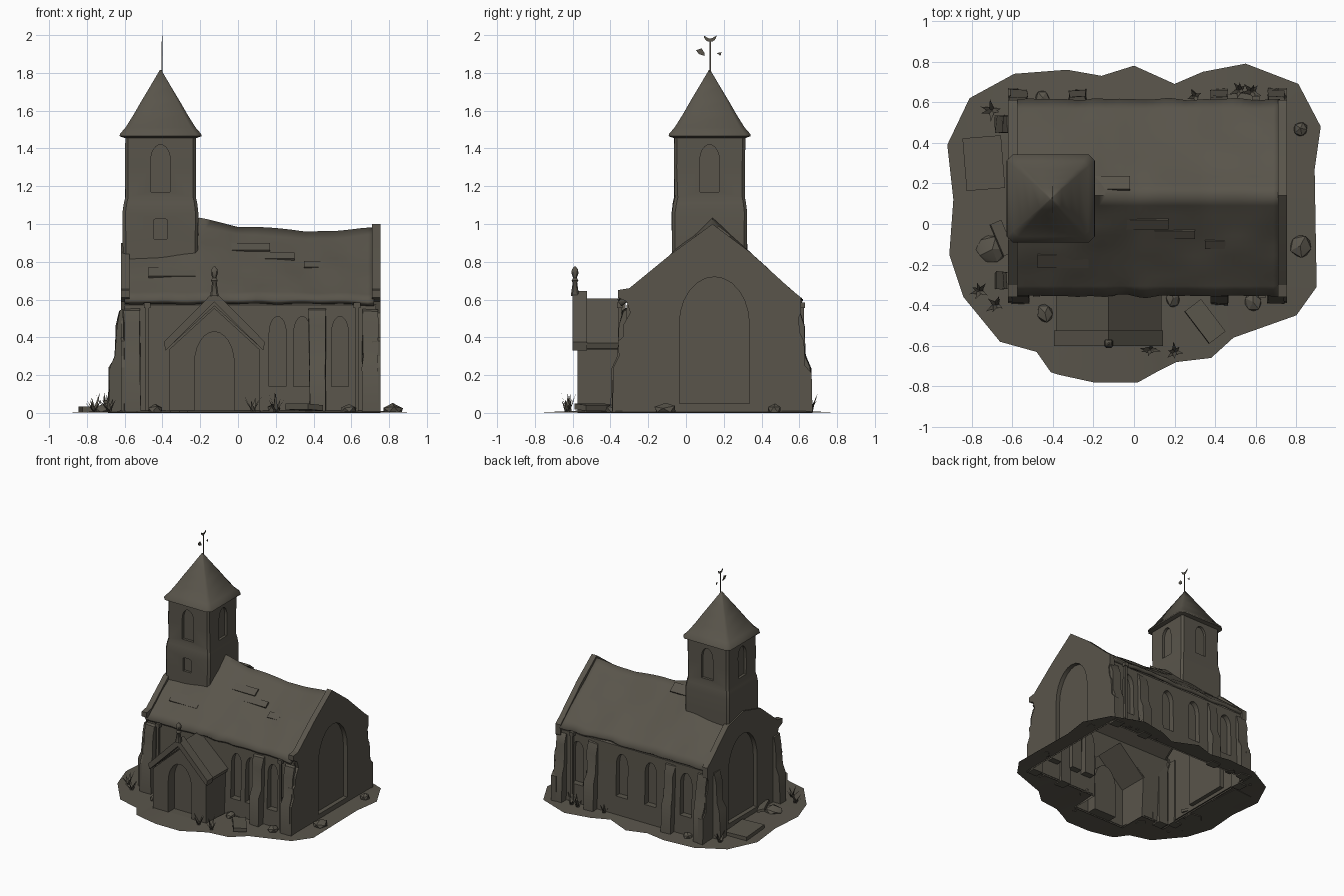
import bpy, bmesh, math, random
from mathutils import Vector, Matrix, noise

random.seed(4)
if "Cube" in bpy.data.objects:
    bpy.data.objects.remove(bpy.data.objects["Cube"], do_unlink=True)

stone = bpy.data.materials.new("weathered brown stone")
stone.use_nodes = True
COLOUR = (0.1, 0.09, 0.07, 1)
stone.diffuse_color = COLOUR
stone.node_tree.nodes["Principled BSDF"].inputs["Base Color"].default_value = COLOUR
X, Y = (1, 0, 0), (0, 1, 0)


def smooth(ob, angle):
    bpy.ops.object.select_all(action="DESELECT")
    ob.select_set(True)
    bpy.context.view_layer.objects.active = ob
    bpy.ops.object.shade_smooth_by_angle(angle=math.radians(angle))


def finish(bm, name, angle=40):
    bmesh.ops.recalc_face_normals(bm, faces=bm.faces)
    me = bpy.data.meshes.new(name)
    bm.to_mesh(me)
    bm.free()
    me.materials.append(stone)
    ob = bpy.data.objects.new(name, me)
    bpy.context.collection.objects.link(ob)
    smooth(ob, angle)
    return ob


def merge(bm, part):
    me = bpy.data.meshes.new("tmp")
    part.to_mesh(me)
    part.free()
    bm.from_mesh(me)
    bpy.data.meshes.remove(me)


def roughen(bm, amp, freq):
    for v in bm.verts:
        d = noise.noise_vector(v.co * freq) * amp
        if v.co.z < 0.01:
            d.z = 0
        v.co += d


def prism(outline, vec):
    """Closed solid swept from a flat outline along vec."""
    bm = bmesh.new()
    face = bm.faces.new([bm.verts.new(p) for p in outline])
    out = bmesh.ops.extrude_face_region(bm, geom=[face])
    verts = [g for g in out["geom"] if isinstance(g, bmesh.types.BMVert)]
    bmesh.ops.translate(bm, verts=verts, vec=vec)
    bmesh.ops.recalc_face_normals(bm, faces=bm.faces)
    return bm


def rings(bm, sections, centre, k):
    """Loft of square sections (z, half width) with clipped corners."""
    rows = []
    for z, h in sections:
        c = h * (1 - k)
        pts = [(-c, -h), (c, -h), (h, -c), (h, c), (c, h), (-c, h), (-h, c), (-h, -c)]
        rows.append([bm.verts.new((centre[0] + x, centre[1] + y, z)) for x, y in pts])
    for a, b in zip(rows, rows[1:]):
        for i in range(8):
            bm.faces.new((a[i], a[(i + 1) % 8], b[(i + 1) % 8], b[i]))
    bm.faces.new(rows[0])
    bm.faces.new(rows[-1])


def box(bm, size, loc, rot=0, tilt=0):
    m = Matrix.Translation(loc) @ Matrix.Rotation(rot, 4, "Z") @ Matrix.Rotation(tilt, 4, "Y")
    bmesh.ops.create_cube(bm, size=1, matrix=m @ Matrix.Diagonal((*size, 1)))


def arch(origin, along, normal, half, base, spring, top, depth):
    """Arched cutter reaching depth into a wall."""
    o, a, n = Vector(origin), Vector(along), Vector(normal)
    pts = [(-half, base), (half, base), (half, spring)]
    for i in range(1, 7):
        t = i / 6 * math.pi / 2
        pts.append((half * math.cos(t) if i < 6 else 0, spring + (top - spring) * math.sin(t)))
    pts += [(-x, z) for x, z in reversed(pts[2:-1])]
    return prism([o + a * x + Vector((0, 0, z)) + n * 0.06 for x, z in pts], -n * (depth + 0.06))


def combine(ob, part, operation):
    tool = finish(part, "tool")
    mod = ob.modifiers.new("combine", "BOOLEAN")
    mod.operation, mod.object, mod.solver = operation, tool, "EXACT"
    bpy.context.view_layer.objects.active = ob
    bpy.ops.object.modifier_apply(modifier=mod.name)
    bpy.data.objects.remove(tool, do_unlink=True)


def lerp(points, x):
    for (a, p), (b, q) in zip(points, points[1:]):
        if x <= b:
            return p + (q - p) * max(0, (x - a) / (b - a))
    return points[-1][1]


# Nave walls
gable = [(-0.34, 0), (0.61, 0), (0.6, 0.3), (0.595, 0.57), (0.14, 0.91), (-0.315, 0.57), (-0.325, 0.3)]
church = finish(prism([(-0.6, y, z) for y, z in gable], (1.33, 0, 0)), "church_walls")

# Raised gable ends with a broken edge
east = [(-0.39, 0), (0.67, 0), (0.665, 0.21), (0.63, 0.25), (0.625, 0.38), (0.605, 0.42), (0.595, 0.5), (0.61, 0.53),
        (0.61, 0.61), (0.56, 0.65), (0.34, 0.85), (0.14, 1.0), (-0.08, 0.84), (-0.3, 0.66), (-0.36, 0.65), (-0.36, 0.61),
        (-0.315, 0.59), (-0.295, 0.53), (-0.33, 0.47), (-0.335, 0.4), (-0.36, 0.38), (-0.355, 0.3), (-0.385, 0.24)]
west = [(y, min(z, 0.9)) for y, z in east]
for outline, x in ((east, 0.71), (west, -0.62)):
    combine(church, prism([(x, y, z) for y, z in outline], (0.045, 0, 0)), "UNION")

# Porch walls
P = -0.125
pts = [(-0.24, 0), (0.24, 0), (0.24, 0.335), (0, 0.555), (-0.24, 0.335)]
combine(church, prism([(P + x, -0.575, z) for x, z in pts], (0, 0.3, 0)), "UNION")

# Bell tower
C = (-0.41, 0.125)
bm = bmesh.new()
rings(bm, [(0.6, 0.2), (0.9, 0.2), (1.06, 0.2), (1.11, 0.193), (1.14, 0.186), (1.3, 0.187), (1.47, 0.188)], C, 0.08)
roughen(bm, 0.005, 9)
combine(church, bm, "UNION")

# Recessed lancets, end arches, doorway and belfry openings
W = (-1, 0, 0)
S = (0, -1, 0)
cuts = [arch((x, -0.325, 0), X, S, 0.045, 0.14, 0.42, 0.51, 0.045) for x in (0.21, 0.34, 0.54)]
cuts += [arch((x, 0.6, 0), X, Y, 0.052, 0.16, 0.42, 0.51, 0.045) for x in (-0.42, -0.1, 0.16, 0.56)]
cuts += [arch((x, 0.15, 0), Y, n, 0.185, 0.05, 0.47, 0.72, 0.035) for x, n in ((0.755, X), (-0.62, W))]
cuts.append(arch((P, -0.575, 0), X, S, 0.105, 0.01, 0.26, 0.43, 0.08))
cuts.append(arch((C[0], C[1] - 0.2, 0), X, S, 0.035, 0.92, 1.02, 1.03, 0.02))
for n in (X, Y, W, S):
    n = Vector(n)
    o = Vector((*C, 0)) + n * 0.188
    cuts.append(arch(o, (-n.y, n.x, 0), n, 0.051, 1.17, 1.34, 1.42, 0.022))
bm = bmesh.new()
for c in cuts:
    merge(bm, c)
combine(church, bm, "DIFFERENCE")

# Open underside
bm = bmesh.new()
bm.from_mesh(church.data)
low = [f for f in bm.faces if f.normal.z < -0.9 and f.calc_center_median().z < 0.008]
bmesh.ops.delete(bm, geom=low, context="FACES")
bm.to_mesh(church.data)
bm.free()
smooth(church, 22)

# Sagging nave roof
ridge = [(-0.6, 0.98), (-0.2, 1.03), (0, 0.985), (0.1, 0.985), (0.35, 0.955), (0.72, 0.975)]
bm = bmesh.new()
NX, NY = 40, 20
grid = []
for i in range(NX + 1):
    x = -0.6 + 1.32 * i / NX
    row = []
    for j in range(NY + 1):
        s = j / NY * 2 - 1
        t = abs(s)
        ragged = 0.015 * noise.noise((x * 9, s * 2, 0)) if t > 0.95 else 0
        y = 0.14 + s * (0.495 if s < 0 else 0.475) + ragged
        z = lerp(ridge, x) * (1 - t) + 0.6 * t + 0.014 * noise.noise((x * 5, y * 9, 1))
        row.append(bm.verts.new((x, y, z)))
    grid.append(row)
for a, b in zip(grid, grid[1:]):
    for j in range(NY):
        bm.faces.new((a[j], b[j], b[j + 1], a[j + 1]))
roof = finish(bm, "nave_roof", 85)
solid = roof.modifiers.new("thickness", "SOLIDIFY")
solid.thickness, solid.offset = 0.03, -1

# Loose slates and a lifted strip beside the tower
bm = bmesh.new()
for x, y, w, d in ((-0.11, 0.2, 0.18, 0.08), (0.4, -0.1, 0.1, 0.05), (0.02, 0.0, 0.3, 0.06),
                   (-0.35, -0.18, 0.25, 0.08), (0.2, -0.05, 0.2, 0.05)):
    z = lerp(ridge, x) - abs(y - 0.14) * (lerp(ridge, x) - 0.6) / 0.49
    tilt = Matrix.Rotation(math.atan(0.78) * (1 if y < 0.14 else -1), 4, "X")
    bmesh.ops.create_cube(bm, matrix=Matrix.Translation((x, y, z)) @ tilt @ Matrix.Diagonal((w, d, 0.014, 1)))
finish(bm, "loose_slates")

# Flared spire
bm = bmesh.new()
rings(bm, [(1.455, 0.19), (1.465, 0.217), (1.477, 0.215), (1.51, 0.186), (1.58, 0.142),
           (1.65, 0.102), (1.73, 0.054), (1.815, 0.004)], C, 0.14)
finish(bm, "spire", 60)

# Weather vane: pole, crescent and arrow pieces
bm = bmesh.new()
px, py = C[0] + 0.008, C[1] + 0.003
box(bm, (0.007, 0.007, 0.16), (px, py, 1.885))
finish(bm, "vane_pole")
moon = [(0.034 * math.cos(a), 0.034 * math.sin(a)) for a in [math.pi * (1 + i / 8) for i in range(9)]]
moon += [(0.024 * math.cos(a), 0.016 * math.sin(a)) for a in [math.pi * (2 - i / 6) for i in range(1, 6)]]
finish(prism([(px - 0.001, py + y, 1.998 + z) for y, z in moon], (0.002, 0, 0)), "vane_crescent")
for name, pts in (("vane_tail", [(-0.075, 1.92), (-0.045, 1.93), (-0.03, 1.905), (-0.03, 1.89), (-0.06, 1.9)]),
                  ("vane_tip", [(0.035, 1.905), (0.06, 1.91), (0.055, 1.89)])):
    finish(prism([(px - 0.001, py + y, z) for y, z in pts], (0.002, 0, 0)), name)


# Porch roof, coping and finial
def chevron(name, y, depth, half, low, high, thick):
    pts = [(-half, low), (0, high), (half, low), (half - 0.01, low - thick),
           (0, high - thick * 1.3), (-half + 0.01, low - thick)]
    finish(prism([(P + x, y, z) for x, z in pts], (0, depth, 0)), name)


chevron("porch_roof", -0.53, 0.21, 0.26, 0.37, 0.605, 0.03)
chevron("porch_coping", -0.6, 0.075, 0.268, 0.375, 0.645, 0.045)
bm = bmesh.new()
rings(bm, [(0.62, 0.022), (0.69, 0.012), (0.7, 0.018), (0.715, 0.01), (0.74, 0.019), (0.76, 0.016), (0.775, 0.004)],
      (P, -0.588), 0.4)
finish(bm, "porch_finial")

# Stepped buttresses and drain pipes
bm = bmesh.new()
profile = [(-0.012, 0), (0.065, 0), (0.06, 0.24), (0.032, 0.3), (0.026, 0.46), (0.005, 0.54), (-0.012, 0.55)]
spots = [(x, -0.33, 0, -1) for x in (-0.56, 0.42, 0.7)] + [(x, 0.6, 0, 1) for x in (-0.57, -0.28, 0.42, 0.7)]
spots += [(-0.62, y, -1, 0) for y in (-0.28, 0.49)]
for x, y, nx, ny in spots:
    n, a = Vector((nx, ny, 0)), Vector((ny, nx, 0))
    part = prism([Vector((x, y, z)) + n * d - a * 0.042 for d, z in profile], a * 0.084)
    roughen(part, 0.01, 14)
    merge(bm, part)
finish(bm, "buttresses")
bm = bmesh.new()
for x, y in ((0.63, -0.35), (-0.48, -0.345), (0.6, 0.615)):
    box(bm, (0.018, 0.018, 0.56), (x, y, 0.29))
    box(bm, (0.035, 0.03, 0.03), (x, y, 0.57))
finish(bm, "drain_pipes")

# Ground skirt: uneven outline around the open footprint of nave and porch
edge = [(-.81, .62), (-.59, .74), (-.33, .76), (-.16, .73), (0, .78), (.2, .69), (.34, .75), (.55, .79), (.81, .69),
        (.92, .48), (.89, .27), (.9, -.31), (.8, -.45), (.49, -.56), (.38, -.66), (.21, -.68), (.13, -.72), (.11, -.73),
        (.02, -.78), (-.2, -.78), (-.36, -.745), (-.38, -.74), (-.41, -.73), (-.48, -.63), (-.66, -.58), (-.84, -.36),
        (-.91, -.15), (-.89, .12), (-.92, .39)]
bm = bmesh.new()
loops = []
for x, y in edge:
    front = -0.57 if abs(x - P) < 0.24 else -0.335
    inner = (max(-0.61, min(0.74, x)), max(front, min(0.605, y)), 0.012)
    loops.append((bm.verts.new((x, y, 0.002)), bm.verts.new(inner)))
for i, (o, n) in enumerate(loops):
    o2, n2 = loops[(i + 1) % len(loops)]
    bm.faces.new((o, o2, n2, n))
bmesh.ops.remove_doubles(bm, verts=bm.verts, dist=0.001)
finish(bm, "ground")

# Fallen stones, planks and grass tufts
bm = bmesh.new()
for x, y, r in ((-0.7, -0.12, 0.085), (0.82, 0.47, 0.04), (0.82, -0.11, 0.065), (0.59, -0.385, 0.05),
                (-0.44, -0.44, 0.05), (-0.45, 0.62, 0.045), (0.19, -0.37, 0.045)):
    m = Matrix.Translation((x, y, 0.015)) @ Matrix.Rotation(x * 9, 4, "Z") @ Matrix.Diagonal((r, r * 0.9, 0.035, 1))
    for v in bmesh.ops.create_icosphere(bm, subdivisions=1, radius=1, matrix=m)["verts"]:
        v.co += noise.noise_vector(v.co * 15) * r * 0.2
        v.co.z = max(v.co.z, 0.004)
box(bm, (0.19, 0.26, 0.03), (-0.74, 0.3, 0.02), 0.08)
box(bm, (0.1, 0.2, 0.03), (0.35, -0.48, 0.03), 0.65, 0.08)
box(bm, (0.06, 0.17, 0.02), (-0.65, -0.07, 0.05), 0.4, 0.3)
finish(bm, "fallen_stones", 25)
bm = bmesh.new()
for x, y in ((0.08, -0.62), (0.2, -0.63), (-0.76, -0.33), (-0.68, -0.4), (-0.7, 0.56), (0.3, 0.63), (0.52, 0.66), (0.58, 0.65)):
    for i in range(6):
        a = i * math.pi / 3 + random.random()
        d, s = Vector((math.cos(a), math.sin(a), 0)), Vector((-math.sin(a), math.cos(a), 0)) * 0.014
        o = Vector((x, y, 0.005))
        tip = o + d * random.uniform(0.03, 0.06) + Vector((0, 0, random.uniform(0.05, 0.11)))
        bm.faces.new([bm.verts.new(p) for p in (o - s, o + s, tip)])
finish(bm, "grass_tufts")
